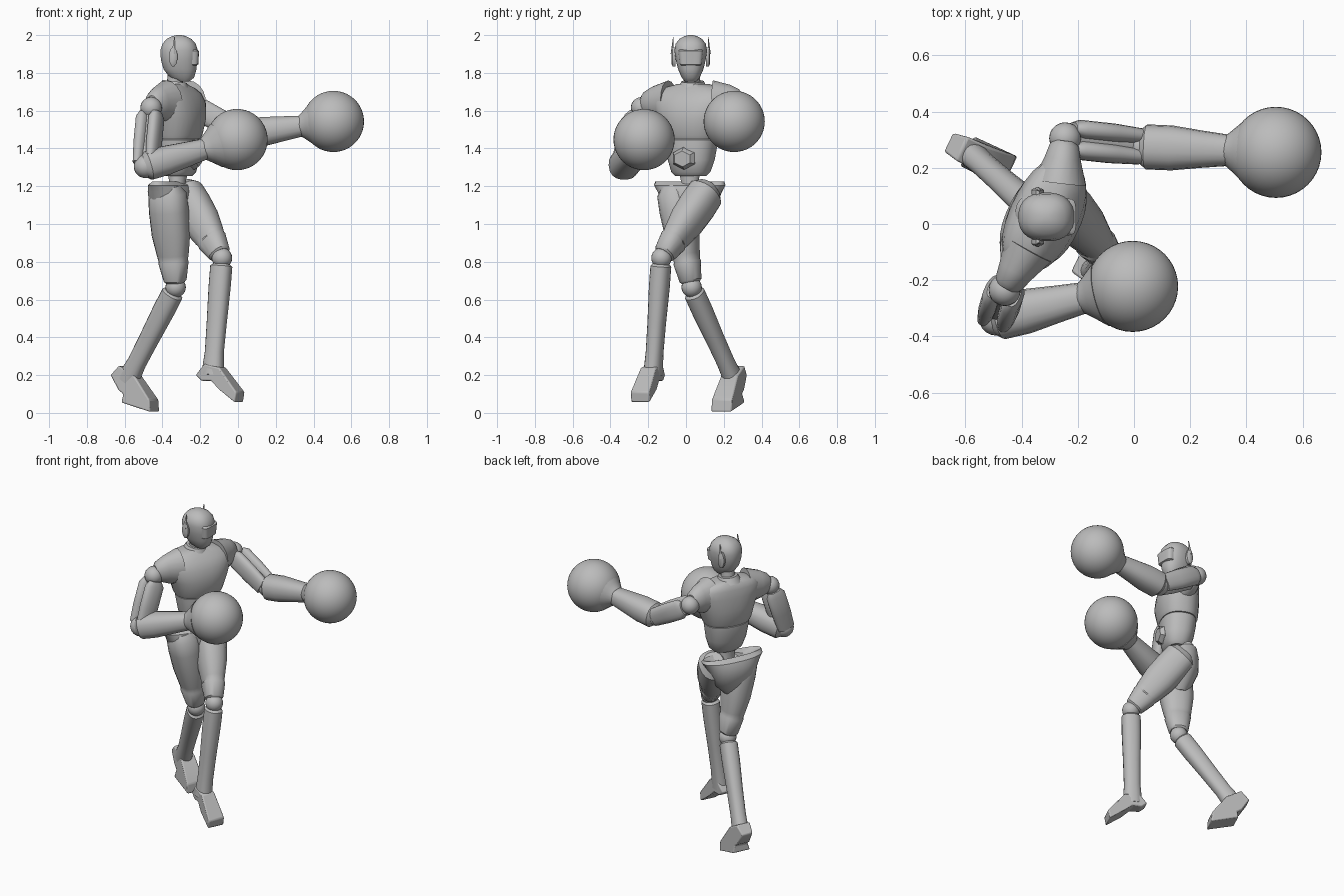
import bpy, bmesh, math
from mathutils import Vector as V

cube = bpy.data.objects.get("Cube")
if cube:
    bpy.data.objects.remove(cube)

grey = bpy.data.materials.new("plain grey")
grey.use_nodes = True
tone = (0.5, 0.5, 0.5, 1)
grey.diffuse_color = tone
grey.node_tree.nodes["Principled BSDF"].inputs["Base Color"].default_value = tone

UP = V((0, 0, 1))
FWD = V((0.9, -0.43, 0)).normalized()      # direction the body faces
LEFT = UP.cross(FWD)


def finish(name, bm, angle=35):
    bmesh.ops.recalc_face_normals(bm, faces=bm.faces)
    mesh = bpy.data.meshes.new(name)
    bm.to_mesh(mesh)
    bm.free()
    mesh.materials.append(grey)
    ob = bpy.data.objects.new(name, mesh)
    bpy.context.collection.objects.link(ob)
    bpy.ops.object.select_all(action="DESELECT")
    ob.select_set(True)
    bpy.context.view_layer.objects.active = ob
    bpy.ops.object.shade_smooth_by_angle(angle=math.radians(angle))
    return ob


def loft(name, rings, u, v, sides=20, box=1.0):
    """Skin rings of (centre, radius along u, radius along v); box < 1 squares them."""
    bm = bmesh.new()
    loops = []
    for c, a, b in rings:
        loop = []
        for i in range(sides):
            t = math.tau * (i + 0.5) / sides
            p, q = (math.copysign(abs(k) ** box, k) for k in (math.cos(t), math.sin(t)))
            loop.append(bm.verts.new(V(c) + u * a * p + v * b * q))
        loops.append(loop)
    for lo, hi in zip(loops, loops[1:]):
        for i in range(sides):
            j = (i + 1) % sides
            bm.faces.new((lo[i], lo[j], hi[j], hi[i]))
    bm.faces.new(loops[0])
    bm.faces.new(loops[-1])
    return finish(name, bm)


def column(name, base, rows, box=1.0):
    """Upright body part: rows of (height, half depth, half width, forward shift)."""
    rings = [(V(base) + UP * z + FWD * s, d, w) for z, d, w, s in rows]
    return loft(name, rings, FWD, LEFT, 28, box)


def limb(name, a, b, rows, side=LEFT, offset=0.0, box=0.85, sides=18):
    """Limb from a to b: rows of (fraction, radius across side, other radius)."""
    a, b = V(a), V(b)
    d = (b - a).normalized()
    v = d.cross(side).normalized()
    u = v.cross(d)
    return loft(name, [(a.lerp(b, f) + u * offset, p, q) for f, p, q in rows], u, v, sides, box)


def ball(name, c, r, segs=20):
    bm = bmesh.new()
    bmesh.ops.create_uvsphere(bm, u_segments=segs, v_segments=segs // 2 + 2, radius=r)
    bmesh.ops.translate(bm, verts=bm.verts, vec=V(c))
    return finish(name, bm)


def slab(name, outline, width, origin, u, v):
    """Side profile extruded symmetrically across its plane."""
    n = u.cross(v)
    bm = bmesh.new()
    layers = [[bm.verts.new(V(origin) + u * x + v * y + n * s * width * k) for x, y, k in outline]
              for s in (-1, 1)]
    bm.faces.new(layers[0])
    bm.faces.new(layers[1][::-1])
    for i in range(len(outline)):
        j = (i + 1) % len(outline)
        bm.faces.new((layers[0][i], layers[0][j], layers[1][j], layers[1][i]))
    ob = finish(name, bm, 30)
    mod = ob.modifiers.new("soft_edges", "BEVEL")
    mod.width, mod.segments = 0.008, 2
    return ob


# Torso: ribcage, belly shell, waist, pelvis
mid = (-0.32, 0.03, 0)
column("ribcage", mid, [(1.45, .108, .145, 0), (1.47, .118, .155, 0), (1.56, .128, .185, .005),
                        (1.64, .12, .215, 0), (1.69, .1, .215, -.01), (1.72, .08, .17, -.02),
                        (1.74, .06, .09, -.02)], 0.85)
column("belly_shell", mid, [(1.255, .06, .085, .01), (1.275, .08, .105, .01), (1.34, .1, .125, .005),
                            (1.42, .108, .138, 0), (1.445, .108, .142, 0), (1.455, .1, .13, 0)], 0.85)
column("waist", (-0.32, 0.02, 0), [(1.14, .05, .07, 0), (1.21, .04, .045, 0), (1.3, .06, .06, 0)])
column("pelvis", (-0.355, 0.02, 0), [(.97, .04, .05, .01), (1.03, .08, .11, .01), (1.1, .1, .15, 0),
                                     (1.17, .1, .18, 0), (1.205, .085, .205, 0),
                                     (1.225, .05, .2, 0), (1.2, .03, .12, 0)], 0.9)
limb("belly_plate", (-0.26, 0.0, 1.35), (-0.205, -0.02, 1.345),
     [(0, .07, .06), (.6, .07, .06), (1, .05, .042)], box=1, sides=6)
limb("collar", (-0.34, 0.035, 1.715), (-0.335, 0.035, 1.755), [(0, .08, .085), (1, .058, .065)], box=1)
limb("neck", (-0.34, 0.035, 1.7), (-0.325, 0.03, 1.83), [(0, .05, .05), (.5, .042, .042), (1, .045, .045)],
     box=1)

# Head faces straight along +x
X, Y = V((1, 0, 0)), V((0, 1, 0))
head_rows = [(1.755, .03, .03, .025), (1.775, .065, .048, .015), (1.82, .088, .068, .005),
             (1.87, .097, .08, 0), (1.92, .1, .087, 0), (1.955, .088, .08, 0),
             (1.98, .066, .06, 0), (1.995, .036, .033, 0), (2.0, .012, .012, 0)]
loft("head", [((-0.312 + s, .025, z), d, w) for z, d, w, s in head_rows], X, Y, 24, 0.85)
loft("visor", [((-0.252, .025, z), d, w) for z, d, w in
               [(1.84, .03, .052), (1.845, .042, .058), (1.915, .046, .066), (1.925, .03, .06)]],
     X, Y, 20, 0.45)
for s, tag in ((1, "left"), (-1, "right")):
    y = .025 + s * .08
    loft(tag + "_ear", [((-.343, y, 1.885), .023, .052), ((-.343, y + s * .016, 1.885), .023, .052),
                        ((-.343, y + s * .022, 1.885), .014, .04)], X, UP, 12)
    loft(tag + "_antenna", [((-.343, y + s * .02, 1.9), .01, .007), ((-.335, y + s * .012, 1.99), .003, .002)],
         X, Y, 8)

# Arms: yoke, shoulder, split upper arm, elbow, forearm, cuff, round glove
arms = {
    "left": ((-.245, .305, 1.63), (.03, .275, 1.475), (.505, .255, 1.543), Y),
    "right": ((-.46, -.235, 1.615), (-.49, -.335, 1.305), (-.005, -.222, 1.447), FWD),
}
for tag, (sh, el, gl, side) in arms.items():
    sh, el, gl = V(sh), V(el), V(gl)
    s = 1 if tag == "left" else -1
    limb(tag + "_yoke", V(mid) + UP * 1.645 + LEFT * s * .13, sh + UP * .02,
         [(0, .095, .115), (.55, .065, .09), (.85, .052, .065), (.95, .035, .045)], FWD, box=1)
    ball(tag + "_shoulder", sh, .057)
    for k, part in ((1, "outer"), (-1, "inner")):
        limb(f"{tag}_upper_arm_{part}", sh, el,
             [(.08, .022, .04), (.18, .034, .062), (.6, .034, .062), (.95, .028, .055)],
             side, k * .037)
    limb(tag + "_upper_arm_core", sh, el, [(.05, .035, .03), (1, .035, .03)], side)
    ball(tag + "_elbow", el, .062)
    across = UP
    limb(tag + "_forearm", el, gl, [(-.03, .05, .055), (.03, .078, .08), (.22, .078, .08),
                                    (.45, .066, .066), (.64, .056, .056)], across)
    limb(tag + "_cuff", el, gl, [(.6, .05, .05), (.64, .06, .06), (.7, .085, .085), (.78, .12, .12)],
         across, box=1, sides=24)
    ball(tag + "_glove", gl, .162, 40)

# Legs: thigh, knee, shin, foot
legs = {
    "left": ((-.285, .11, 1.17), (-.085, -.13, .82), (-.135, -.175, .2)),
    "right": ((-.375, -.06, 1.17), (-.33, .03, .665), (-.585, .255, .17)),
}
thigh = [(-.06, .06, .07), (.02, .09, .1), (.2, .092, .105), (.45, .085, .102), (.66, .068, .085),
         (.72, .064, .078), (.74, .069, .08), (.93, .055, .06), (.95, .045, .05)]
for tag, (hip, knee, ankle) in legs.items():
    limb(tag + "_thigh", hip, knee, thigh)
    ball(tag + "_knee", knee, .054)
    limb(tag + "_shin", knee, ankle, [(.05, .04, .042), (.07, .052, .058), (.25, .052, .058),
                                      (.55, .046, .053), (.8, .044, .05), (1, .047, .06)])

# Foot outlines: forward, up, relative half width
left_foot = [(-.085, .0, .6), (-.03, .06, .8), (.06, .04, .8), (.165, -.09, 1), (.155, -.145, 1),
             (.06, -.075, 1), (.01, -.03, .8), (-.05, -.03, .7)]
right_foot = [(-.085, .03, .6), (-.03, .08, .8), (.06, .03, .8), (.155, -.1, 1), (.16, -.165, 1),
              (-.01, -.115, 1), (-.005, -.07, .8), (-.035, -.05, .7)]
slab("left_foot", left_foot, .055, legs["left"][2], FWD, UP)
slab("right_foot", right_foot, .06, legs["right"][2], FWD, UP)
